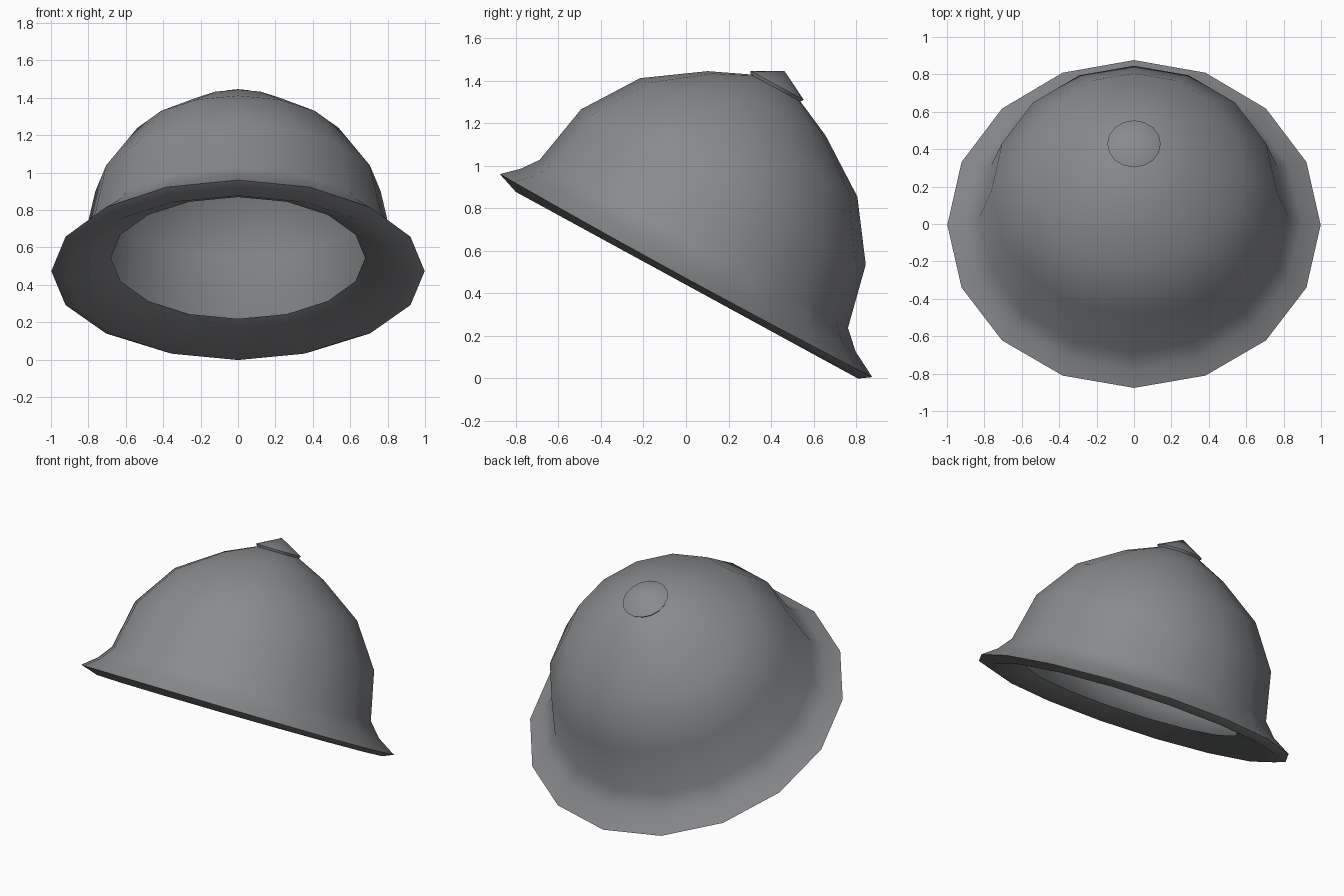
import bpy, bmesh, math
from mathutils import Matrix

if "Cube" in bpy.data.objects:
    bpy.data.objects.remove(bpy.data.objects["Cube"])

SIDES = 16
# whole helmet is tipped about the x axis so the brim rises at the front
TILT = Matrix.Translation((0, 0, 0.483)) @ Matrix.Rotation(math.radians(-28.6), 4, 'X')

steel = bpy.data.materials.new("steel grey")
steel.diffuse_color = (0.25, 0.257, 0.268, 1)
steel.use_nodes = True
steel.node_tree.nodes["Principled BSDF"].inputs["Base Color"].default_value = steel.diffuse_color


def lathe(name, rings, start_tip=None, end_tip=None):
    """Skin stacked circles (radius, y centre, height, droop at the sides) with optional apex points."""
    bm = bmesh.new()
    loops = []
    for r, cy, h, droop in rings:
        loop = []
        for i in range(SIDES):
            a = 2 * math.pi * i / SIDES
            loop.append(bm.verts.new((r * math.cos(a), cy + r * math.sin(a),
                                      h - droop * math.cos(a) ** 2)))
        loops.append(loop)
    for a, b in zip(loops, loops[1:]):
        for i in range(SIDES):
            j = (i + 1) % SIDES
            bm.faces.new((a[i], a[j], b[j], b[i]))
    for loop, tip, flip in ((loops[0], start_tip, True), (loops[-1], end_tip, False)):
        if tip:
            v = bm.verts.new((0, tip[0], tip[1]))
            for i in range(SIDES):
                f = (loop[i], loop[(i + 1) % SIDES], v)
                bm.faces.new(f[::-1] if flip else f)
    bm.transform(TILT)
    mesh = bpy.data.meshes.new(name)
    bm.to_mesh(mesh)
    bm.free()
    mesh.materials.append(steel)
    ob = bpy.data.objects.new(name, mesh)
    bpy.context.collection.objects.link(ob)
    bpy.ops.object.select_all(action='DESELECT')
    ob.select_set(True)
    bpy.context.view_layer.objects.active = ob
    bpy.ops.object.shade_smooth_by_angle(angle=math.radians(52))
    return ob


# thin open shell: underside of brim, brim edge, crown
lathe("helmet_shell", [
    (0.68, -0.045, 0.045, 0),
    (0.917, 0.026, -0.038, 0), (0.998, 0.0, 0.0, 0.011),
    (0.898, -0.026, 0.068, 0.008), (0.826, -0.039, 0.148, 0), (0.763, -0.045, 0.45, 0),
    (0.582, -0.052, 0.712, 0), (0.316, -0.055, 0.893, 0), (0.13, -0.052, 0.978, 0)],
    end_tip=(-0.052, 0.995))

# conical button on top of the crown, with an undercut rim
lathe("crown_button", [(0.13, -0.052, 0.972, 0), (0.143, -0.052, 0.991, 0)],
      start_tip=(-0.052, 0.972), end_tip=(-0.055, 1.067))
